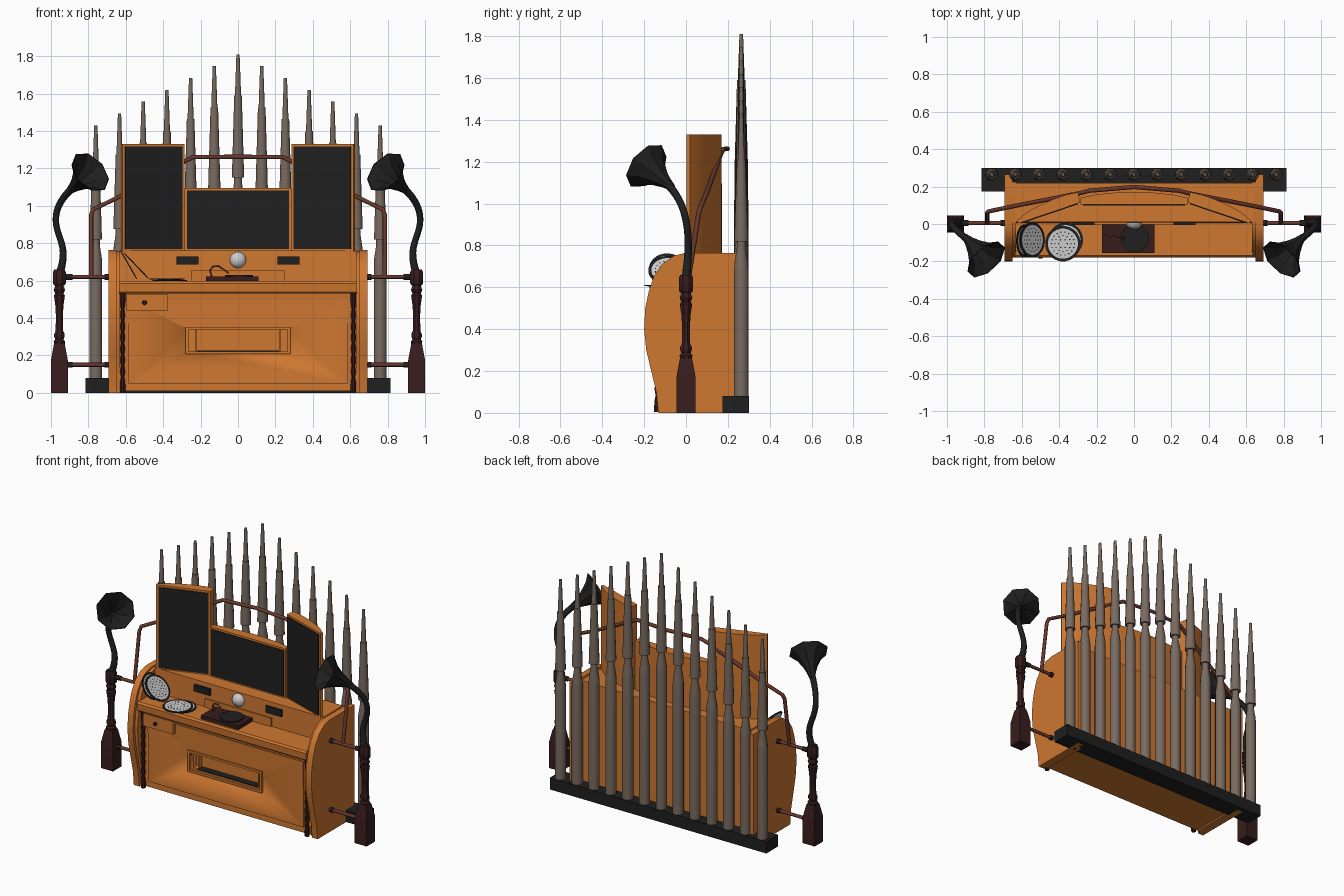
import bpy, bmesh, math
from mathutils import Vector


def material(name, r, g, b):
    m = bpy.data.materials.new(name)
    m.diffuse_color = (r, g, b, 1)
    return m


WOOD = material("orange wood", 0.62, 0.185, 0.03)
BLACK = material("soft black", 0.014, 0.014, 0.014)
MAROON = material("dark maroon wood", 0.04, 0.012, 0.012)
COPPER = material("dull copper", 0.14, 0.04, 0.026)
PIPE = material("pipe metal", 0.19, 0.145, 0.115)
PALE = material("pale grey", 0.6, 0.6, 0.6)


def finish(name, bm, mat, angle=35):
    bmesh.ops.recalc_face_normals(bm, faces=bm.faces)
    me = bpy.data.meshes.new(name)
    bm.to_mesh(me)
    bm.free()
    me.shade_smooth()
    me.set_sharp_from_angle(angle=math.radians(angle))
    me.materials.append(mat)
    ob = bpy.data.objects.new(name, me)
    bpy.context.collection.objects.link(ob)
    return ob


def prism(name, pts, lo, hi, axis, mat):
    """Extrude a 2D outline along x (pts are y,z) or z (pts are x,y)."""
    bm = bmesh.new()
    place = (lambda p, t: (t, p[0], p[1])) if axis == 'x' else (lambda p, t: (p[0], p[1], t))
    a = [bm.verts.new(place(p, lo)) for p in pts]
    b = [bm.verts.new(place(p, hi)) for p in pts]
    bm.faces.new(a)
    bm.faces.new(b)
    for i in range(len(pts)):
        j = (i + 1) % len(pts)
        bm.faces.new((a[i], a[j], b[j], b[i]))
    return finish(name, bm, mat)


def box(name, x0, x1, y0, y1, z0, z1, mat):
    return prism(name, [(x0, y0), (x1, y0), (x1, y1), (x0, y1)], z0, z1, 'z', mat)


def lathe(name, prof, n, loc, mat, direction=(0, 0, 1), angle=35, caps=True, turn=0.5):
    """Turn a (radius, height) profile with n sides around a direction."""
    bm = bmesh.new()
    q = Vector((0, 0, 1)).rotation_difference(Vector(direction).normalized())
    rings = []
    for r, h in prof:
        ring = []
        for i in range(n):
            t = 2 * math.pi * (i + turn) / n
            ring.append(bm.verts.new(Vector(loc) + q @ Vector((r * math.cos(t), r * math.sin(t), h))))
        rings.append(ring)
    for a, b in zip(rings, rings[1:]):
        for i in range(n):
            j = (i + 1) % n
            bm.faces.new((a[i], a[j], b[j], b[i]))
    if caps:
        bm.faces.new(rings[0])
        bm.faces.new(rings[-1])
    return finish(name, bm, mat, angle)


def tube(name, pts, r, mat, kind='POLY', radii=None):
    cu = bpy.data.curves.new(name, 'CURVE')
    cu.dimensions = '3D'
    cu.bevel_depth = r
    cu.bevel_resolution = 2
    cu.use_fill_caps = True
    sp = cu.splines.new(kind)
    sp.points.add(len(pts) - 1)
    for i, p in enumerate(pts):
        sp.points[i].co = (*p, 1)
        sp.points[i].radius = radii[i] if radii else 1
    if kind == 'NURBS':
        sp.use_endpoint_u = True
        sp.order_u = 4
        sp.resolution_u = 5
    cu.materials.append(mat)
    ob = bpy.data.objects.new(name, cu)
    bpy.context.collection.objects.link(ob)
    return ob


# cabinet body with its front panel, both cut by the niche
body = prism("cabinet_body", [(0.22, 0.01), (-0.12, 0.01), (-0.13, 0.55), (0.005, 0.56),
                              (0.01, 0.76), (0.22, 0.76)], -0.635, 0.635, 'x', WOOD)
panel = prism("front_panel", [(-0.10, 0.05), (-0.129, 0.05), (-0.137, 0.5), (-0.10, 0.5)],
              -0.585, 0.585, 'x', WOOD)
cutter = box("niche_cutter", -0.265, 0.265, -0.3, -0.07, 0.222, 0.338, WOOD)
cutter.hide_render = True
cutter.hide_viewport = True
for ob in (body, panel):
    mod = ob.modifiers.new("niche", 'BOOLEAN')
    mod.object = cutter
    mod.solver = 'EXACT'
for z in (0.207, 0.338):
    box("niche_rail", -0.28, 0.28, -0.145, -0.12, z, z + 0.015, WOOD)
for s in (-1, 1):
    box("niche_stile", s * 0.265, s * 0.28, -0.145, -0.12, 0.207, 0.353, WOOD)
    box("niche_divider", s * 0.222, s * 0.228, -0.10, -0.07, 0.222, 0.338, WOOD)
box("niche_floor", -0.22, 0.22, -0.115, -0.07, 0.222, 0.227, BLACK)

# desk, drawer and wall plate
prism("desk_top", [(0.01, 0.53), (-0.165, 0.53), (-0.175, 0.54), (-0.178, 0.585), (-0.168, 0.597),
                   (0.01, 0.597)], -0.635, 0.635, 'x', WOOD)
box("drawer", -0.6, -0.375, -0.165, -0.11, 0.44, 0.525, WOOD)
lathe("drawer_knob", [(0.006, 0), (0.006, 0.008), (0.013, 0.012), (0.011, 0.02)], 10,
      (-0.5, -0.164, 0.482), BLACK, (0, -1, 0))
box("wall_plate", -0.25, 0.25, -0.002, 0.01, 0.597, 0.655, WOOD)
lathe("wall_lamp", [(0.044, 0), (0.042, 0.012), (0.034, 0.024), (0.018, 0.033), (0.003, 0.036)], 16,
      (0, 0.008, 0.71), PALE, (0, -1, 0), 50)

# side panels, corner strips and columns
side = [(0.265, 0), (-0.132, 0), (-0.142, 0.1), (-0.166, 0.2), (-0.19, 0.3), (-0.2, 0.4), (-0.195, 0.5),
        (-0.178, 0.58), (-0.155, 0.65), (-0.115, 0.71), (-0.06, 0.75), (-0.01, 0.763), (0.265, 0.763)]
column = [(0.016, 0), (0.016, 0.03)] + [(0.009 if i % 2 else 0.015, 0.05 + i * 0.03) for i in range(15)] \
    + [(0.016, 0.5), (0.016, 0.535)]
for s in (-1, 1):
    prism("side_panel", side, s * 0.65, s * 0.692, 'x', WOOD)
    prism("corner_strip", [(min(y + 0.02, 0.225), z * 0.99) for y, z in side], s * 0.63, s * 0.652, 'x', WOOD)
    lathe("corner_column", column, 8, (s * 0.617, -0.137, 0.005), MAROON)
    box("wall_switch", s * 0.21, s * 0.33, -0.005, 0.012, 0.685, 0.73, BLACK)

# middle screen with a curved back
prism("middle_screen_case", [(-0.285, 0.105), (0.285, 0.105), (0.285, 0.14), (0.2, 0.158), (0.1, 0.168),
                             (0, 0.172), (-0.1, 0.168), (-0.2, 0.158), (-0.285, 0.14)], 0.755, 1.095, 'z', WOOD)
box("middle_screen", -0.272, 0.272, 0.1, 0.107, 0.768, 1.082, BLACK)

# angled side screens
for s in (-1, 1):
    case = [(0.287, 0.115), (0.618, 0.003), (0.626, 0.018), (0.57, 0.065), (0.5, 0.103), (0.43, 0.133),
            (0.36, 0.157), (0.3, 0.17)]
    prism("side_screen_case", [(s * x, y) for x, y in case], 0.755, 1.33, 'z', WOOD)
    glass = [(0.300, 0.112), (0.298, 0.106), (0.602, 0.003), (0.604, 0.009)]
    prism("side_screen", [(s * x, y) for x, y in glass], 0.768, 1.317, 'z', BLACK)

# organ pipes on their plinth
box("pipe_plinth", -0.815, 0.815, 0.175, 0.3, 0, 0.08, BLACK)
for i in range(-6, 7):
    k = 6 - abs(i)
    top = 1.43 + 0.0633 * k
    mouth = 0.82 + 0.055 * k
    step = top - 0.22
    lathe("organ_pipe", [(0.035, 0.07), (0.035, mouth - 0.14), (0.033, mouth - 0.1), (0.022, mouth - 0.03),
                         (0.022, mouth), (0.034, mouth), (0.031, mouth + 0.1), (0.021, step), (0.017, step),
                         (0.009, top)], 12, (i * 0.1267, 0.264, 0), PIPE)

# posts, horns and connecting rods
for s in (-1, 1):
    x = s * 0.955
    q = math.sqrt(2)
    lathe("post_base", [(0.046 * q, 0), (0.046 * q, 0.17), (0.03 * q, 0.255), (0.026 * q, 0.265)], 4,
          (x, 0, 0), MAROON)
    lathe("post_shaft", [(0.03, 0.25), (0.033, 0.275), (0.024, 0.285), (0.03, 0.3), (0.03, 0.315), (0.022, 0.33),
                         (0.02, 0.41), (0.024, 0.47), (0.032, 0.52), (0.024, 0.53), (0.033, 0.55),
                         (0.025, 0.57), (0.025, 0.6)], 8, (x, 0, 0), MAROON)
    lathe("post_cap", [(0.03, 0.575), (0.037, 0.585), (0.037, 0.645), (0.03, 0.66)], 8, (x, 0, 0), MAROON)
    for z in (0.15, 0.62):
        tube("connecting_rod", [(s * 0.915, 0.005, z), (s * 0.68, 0.005, z)], 0.011, COPPER)
        for a, b in ((0.93, 0.885), (0.715, 0.69)):
            tube("rod_collar", [(s * a, 0.005, z), (s * b, 0.005, z)], 0.016, BLACK)
    tube("horn_neck", [(s * a, b, c) for a, b, c in (
        (0.95, 0, 0.65), (0.925, 0.01, 0.73), (0.945, 0.012, 0.82), (0.99, 0.005, 0.92),
        (0.955, -0.03, 1.03), (0.89, -0.085, 1.09))], 0.02, BLACK, 'NURBS', (1.1, 1, 0.9, 0.9, 0.9, 1))
    axis = Vector((-s * 0.56, -0.6, 0.5)).normalized()
    mouth = Vector((s * 0.79, -0.19, 1.18))
    # bell goes out along the flare and back in for a hollow mouth
    lathe("horn_bell", [(0.017, -0.2), (0.03, -0.15), (0.05, -0.1), (0.08, -0.045), (0.124, 0), (0.119, 0),
                        (0.075, -0.04), (0.045, -0.095), (0.012, -0.15)], 8, mouth, BLACK, axis, 20)

# rail arching behind the screens
half = [(0.785, 0.008, 0.62), (0.785, 0.06, 0.95), (0.775, 0.068, 0.98), (0.62, 0.1, 1.055),
        (0.29, 0.165, 1.235), (0.24, 0.178, 1.26)]
tube("arched_rail", [(-x, y, z) for x, y, z in half] + [(0, 0.198, 1.262)] + half[::-1], 0.012, COPPER)

# record player on the desk
box("player_box", -0.17, 0.11, -0.155, 0.0, 0.597, 0.622, MAROON)
lathe("player_platter", [(0.075, 0.62), (0.075, 0.631)], 24, (0.005, -0.075, 0), BLACK)
tube("player_arm", [(-0.14, -0.06, 0.62), (-0.15, -0.06, 0.655), (-0.135, -0.062, 0.675), (-0.105, -0.065, 0.678),
                    (-0.07, -0.07, 0.655), (-0.05, -0.075, 0.64)], 0.005, COPPER)

# perforated discs, two leaning and two lying flat
for c, d, r in (((-0.585, -0.09, 0.685), (0.87, 0, 0.5), 0.088), ((-0.545, -0.085, 0.68), (0.72, 0, 0.69), 0.095),
                ((-0.365, -0.085, 0.601), (0, 0, 1), 0.093), ((-0.38, -0.105, 0.608), (0, 0, 1), 0.095)):
    lathe("disc_rim", [(r, -0.002), (r, 0.002)], 24, c, BLACK, d)
    lathe("disc_face", [(r * 0.85, -0.003), (r * 0.85, 0.003)], 24, c, PALE, d)
    q = Vector((0, 0, 1)).rotation_difference(Vector(d).normalized())
    for ring, count in ((0.25, 6), (0.45, 12), (0.65, 18)):
        for i in range(count):
            t = 2 * math.pi * i / count
            p = Vector(c) + q @ Vector((r * ring * math.cos(t), r * ring * math.sin(t), 0))
            lathe("disc_hole", [(0.004, 0), (0.004, 0.0036)], 6, p, BLACK, d)
